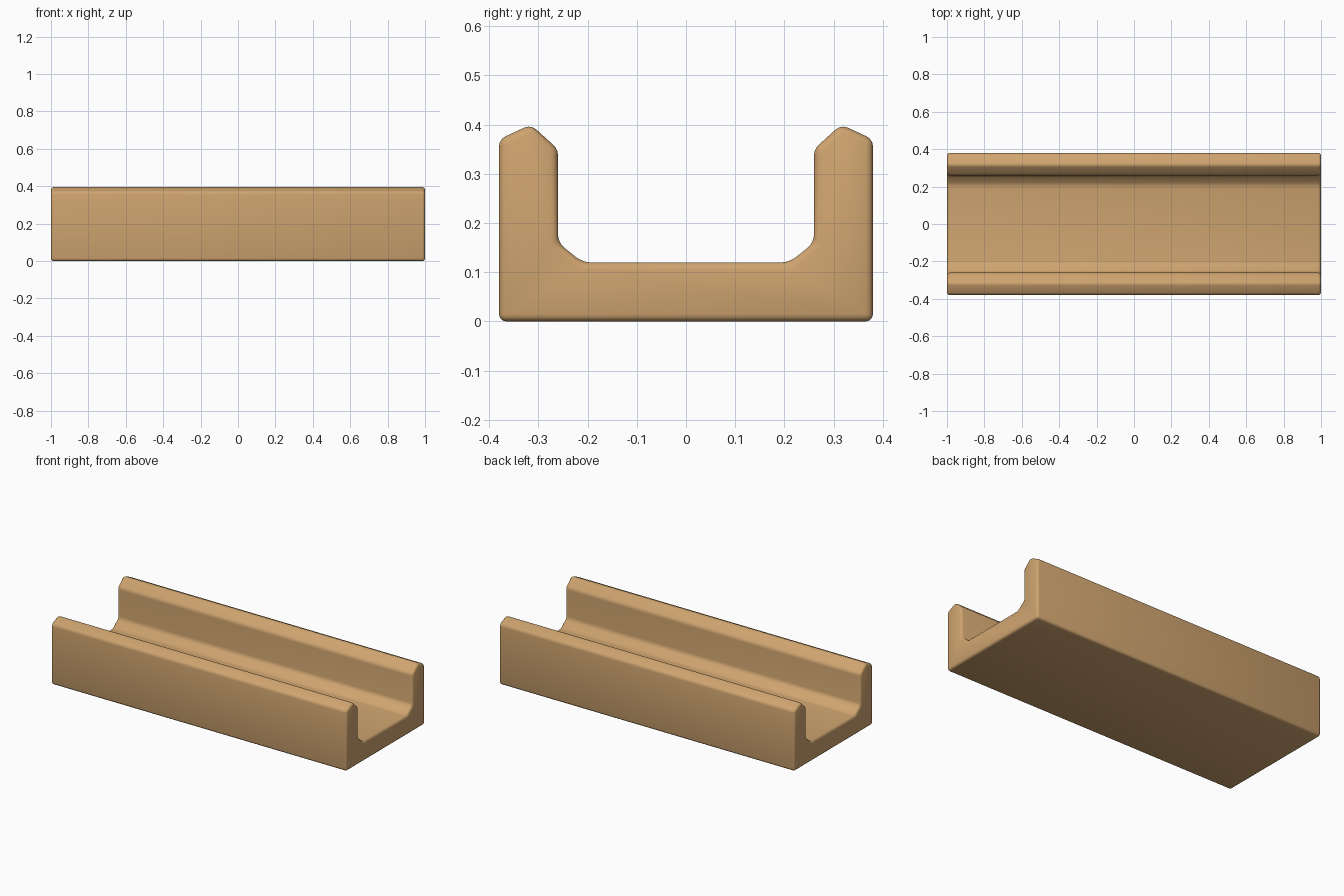
import bpy, bmesh

if "Cube" in bpy.data.objects:
    bpy.data.objects.remove(bpy.data.objects["Cube"])

# One flat wood colour
wood = bpy.data.materials.new("light wood")
wood.diffuse_color = (0.62, 0.37, 0.16, 1)
wood.use_nodes = True
wood.node_tree.nodes["Principled BSDF"].inputs["Base Color"].default_value = wood.diffuse_color

# Half of the channel cross-section (y, z), mirrored to a full outline
half = [(0.38, 0.0), (0.38, 0.37), (0.315, 0.40), (0.26, 0.35),
        (0.26, 0.16), (0.21, 0.12)]
outline = half + [(-y, z) for y, z in reversed(half)]

# Extrude the profile along x
bm = bmesh.new()
end = bm.faces.new([bm.verts.new((-1, y, z)) for y, z in outline])
res = bmesh.ops.extrude_face_region(bm, geom=[end])
verts = [v for v in res["geom"] if isinstance(v, bmesh.types.BMVert)]
bmesh.ops.translate(bm, verts=verts, vec=(2, 0, 0))
bmesh.ops.recalc_face_normals(bm, faces=bm.faces)
mesh = bpy.data.meshes.new("channel_rail")
bm.to_mesh(mesh)
bm.free()
mesh.materials.append(wood)

rail = bpy.data.objects.new("channel_rail", mesh)
bpy.context.collection.objects.link(rail)
bpy.context.view_layer.objects.active = rail
rail.select_set(True)

# Softly rounded edges
bevel = rail.modifiers.new("soft_edges", "BEVEL")
bevel.width = 0.015
bevel.segments = 3
bevel.limit_method = 'ANGLE'
bevel.angle_limit = 0.5
bpy.ops.object.modifier_apply(modifier=bevel.name)
bpy.ops.object.shade_smooth_by_angle(angle=0.6)
